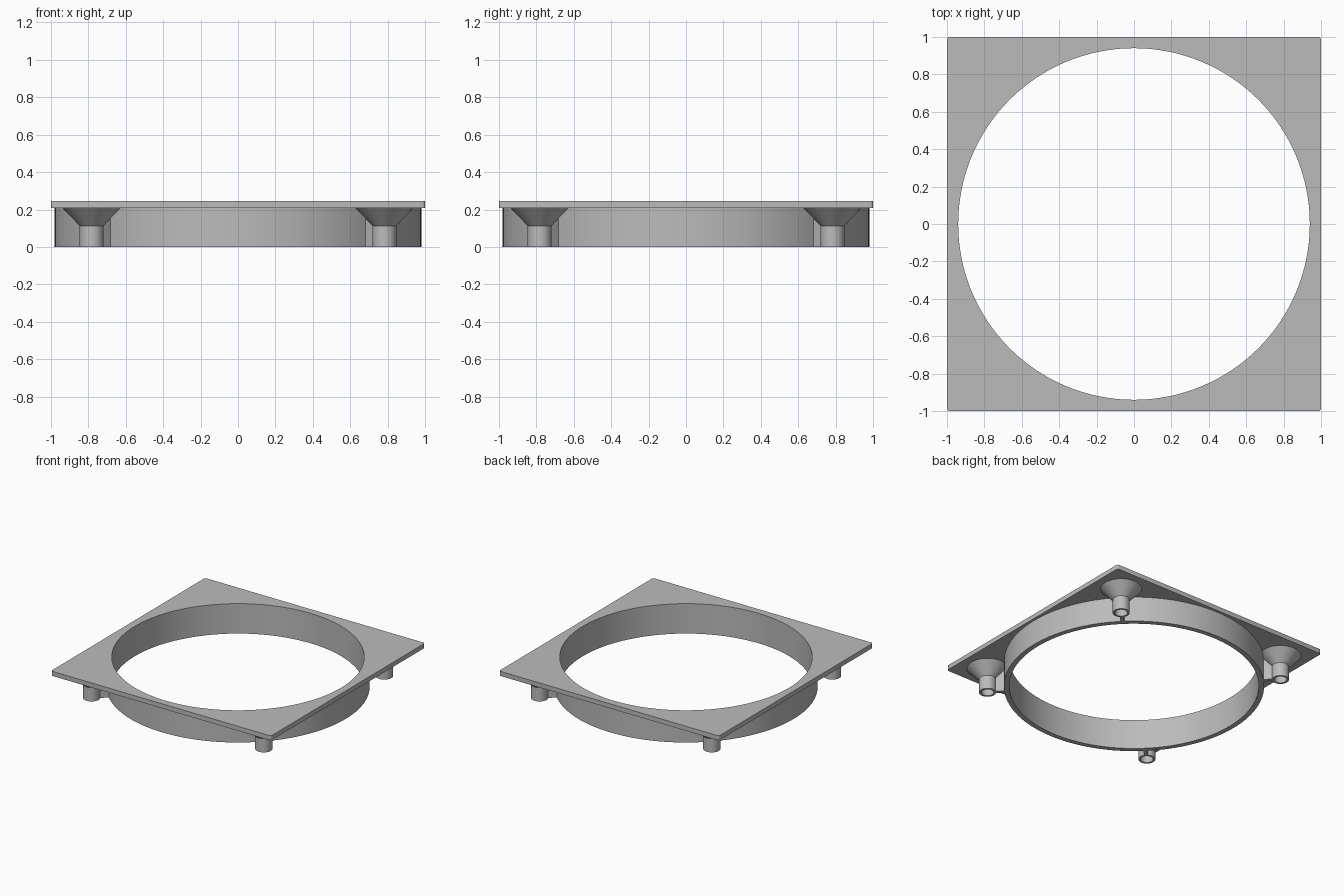
import bpy, bmesh
from math import cos, sin, pi, radians
from mathutils import Matrix, Vector

cube = bpy.data.objects.get("Cube")
if cube:
    bpy.data.objects.remove(cube, do_unlink=True)

SEGMENTS = 128
HOLE_R, RING_R = 0.94, 0.98
PLATE_Z, TOP_Z = 0.208, 0.246
BOSS_XY = 0.783

grey = bpy.data.materials.new("plain grey")
grey.use_nodes = True
colour = (0.5, 0.5, 0.5, 1)
grey.diffuse_color = colour
grey.node_tree.nodes["Principled BSDF"].inputs["Base Color"].default_value = colour


def finish(name, bm):
    """Turn a bmesh into a named, smooth-by-angle object."""
    bmesh.ops.recalc_face_normals(bm, faces=bm.faces[:])
    mesh = bpy.data.meshes.new(name)
    bm.to_mesh(mesh)
    bm.free()
    mesh.materials.append(grey)
    obj = bpy.data.objects.new(name, mesh)
    bpy.context.collection.objects.link(obj)
    bpy.ops.object.select_all(action="DESELECT")
    obj.select_set(True)
    bpy.context.view_layer.objects.active = obj
    bpy.ops.object.shade_smooth_by_angle(angle=radians(30))
    return obj


def loop(bm, points):
    """Closed edge loop through the points."""
    verts = [bm.verts.new(p) for p in points]
    return [bm.edges.new((a, b)) for a, b in zip(verts, verts[1:] + verts[:1])]


def lathe(name, profile, segments):
    """Revolve a closed (radius, height) profile around z."""
    bm = bmesh.new()
    edges = loop(bm, [(r, 0, z) for r, z in profile])
    bmesh.ops.spin(bm, geom=bm.verts[:] + edges, cent=(0, 0, 0), axis=(0, 0, 1),
                   angle=2 * pi, steps=segments, use_merge=True)
    bmesh.ops.remove_doubles(bm, verts=bm.verts[:], dist=1e-5)
    return finish(name, bm)


# Square plate with slightly rounded corners and a round opening
bm = bmesh.new()
corner = 0.015
outline = []
for quarter in range(4):
    a = pi / 4 + quarter * pi / 2
    centre = Vector((cos(a), sin(a), 0)) * (1 - corner) * 2 ** 0.5
    for step in range(5):
        t = quarter * pi / 2 + step * pi / 8
        outline.append(centre + Vector((cos(t) * corner, sin(t) * corner, PLATE_Z)))
circle = [(HOLE_R * cos(2 * pi * i / SEGMENTS), HOLE_R * sin(2 * pi * i / SEGMENTS), PLATE_Z)
          for i in range(SEGMENTS)]
edges = loop(bm, outline) + loop(bm, circle)
bmesh.ops.triangle_fill(bm, edges=edges, use_beauty=True)
top = bmesh.ops.extrude_face_region(bm, geom=bm.faces[:], use_keep_orig=True)["geom"]
bmesh.ops.translate(bm, verts=[v for v in top if isinstance(v, bmesh.types.BMVert)],
                    vec=(0, 0, TOP_Z - PLATE_Z))
finish("square_plate", bm)

# Collar ring below the plate
lathe("collar_ring", [(HOLE_R, 0), (RING_R, 0), (RING_R, PLATE_Z), (HOLE_R, PLATE_Z)], SEGMENTS)

# Hollow flared boss and thin rib at each corner
boss_profile = [(0.048, 0), (0.064, 0), (0.064, 0.113), (0.155, PLATE_Z), (0.048, PLATE_Z)]
rib_start, rib_end, rib_width = 0.965, BOSS_XY * 2 ** 0.5 - 0.056, 0.03
corners = (("front_left", 1, -1), ("front_right", -1, -1),
           ("back_left", 1, 1), ("back_right", -1, 1))
for label, sx, sy in corners:
    boss = lathe(label + "_boss", boss_profile, 48)
    boss.location = (sx * BOSS_XY, sy * BOSS_XY, 0)

    bm = bmesh.new()
    size = Matrix.Diagonal((rib_end - rib_start, rib_width, PLATE_Z, 1))
    place = Matrix.Translation(((rib_start + rib_end) / 2, 0, PLATE_Z / 2))
    bmesh.ops.create_cube(bm, size=1, matrix=place @ size)
    rib = finish(label + "_rib", bm)
    rib.rotation_euler.z = Vector((sx, sy)).angle_signed(Vector((1, 0)))
